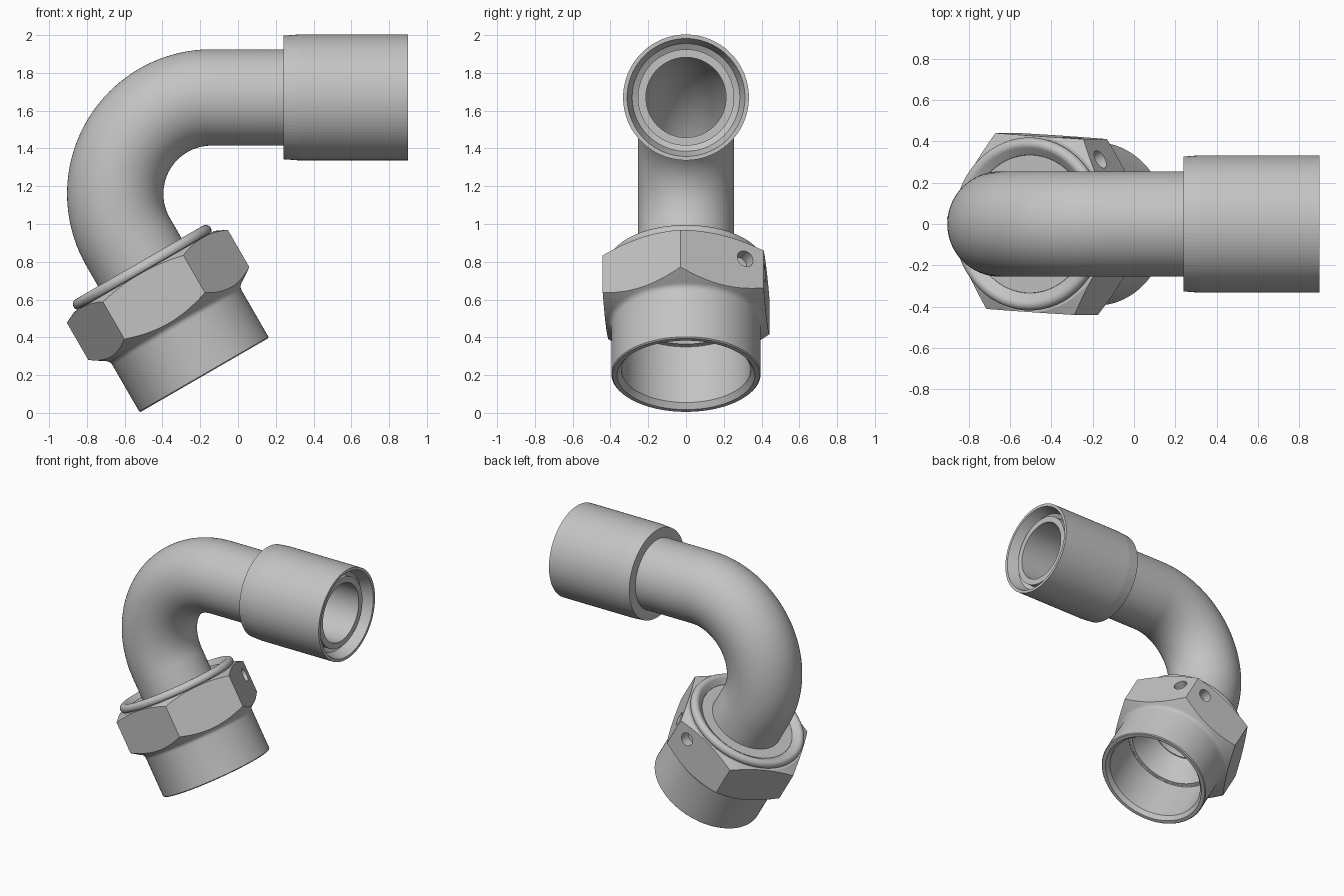
import bpy, bmesh, math
from mathutils import Matrix, Vector

if "Cube" in bpy.data.objects:
    bpy.data.objects.remove(bpy.data.objects["Cube"])

SEG = 96
metal = bpy.data.materials.new("grey metal")
metal.diffuse_color = (0.55, 0.55, 0.55, 1)
metal.use_nodes = True
metal.node_tree.nodes["Principled BSDF"].inputs["Base Color"].default_value = metal.diffuse_color


def make_object(name, bm):
    bmesh.ops.recalc_face_normals(bm, faces=bm.faces)
    mesh = bpy.data.meshes.new(name)
    bm.to_mesh(mesh)
    bm.free()
    mesh.materials.append(metal)
    ob = bpy.data.objects.new(name, mesh)
    bpy.context.collection.objects.link(ob)
    return ob


def select(ob):
    bpy.ops.object.select_all(action='DESELECT')
    ob.select_set(True)
    bpy.context.view_layer.objects.active = ob


def smooth(ob, angle=25):
    select(ob)
    bpy.ops.object.shade_smooth_by_angle(angle=math.radians(angle))


def bridge(bm, rings, closed=True):
    """Join rings of vertices into a tube, optionally back to the first ring."""
    n = len(rings)
    for i in range(n if closed else n - 1):
        a, b = rings[i], rings[(i + 1) % n]
        for j in range(SEG):
            k = (j + 1) % SEG
            bm.faces.new((a[j], a[k], b[k], b[j]))


def lathe(name, profile):
    """Spin a closed (radius, height) profile round local z."""
    bm = bmesh.new()
    rings = [[bm.verts.new((r * math.cos(2 * math.pi * j / SEG),
                            r * math.sin(2 * math.pi * j / SEG), h))
              for j in range(SEG)] for r, h in profile]
    bridge(bm, rings)
    return make_object(name, bm)


def arc(cx, cy, r, a0, a1, n):
    return [(cx + r * math.cos(math.radians(a0 + (a1 - a0) * i / n)),
             cy + r * math.sin(math.radians(a0 + (a1 - a0) * i / n)))
            for i in range(n + 1)]


def cylinder(name, sides, radius, depth, matrix):
    bm = bmesh.new()
    bmesh.ops.create_cone(bm, cap_ends=True, segments=sides, radius1=radius,
                          radius2=radius, depth=depth, matrix=matrix)
    return make_object(name, bm)


def boolean(ob, cutter, operation):
    mod = ob.modifiers.new("cut", 'BOOLEAN')
    mod.operation, mod.object, mod.solver = operation, cutter, 'EXACT'
    select(ob)
    bpy.ops.object.modifier_apply(modifier=mod.name)
    bpy.data.objects.remove(cutter)


# Bent tube: straight run, 120 degree bend, straight run into the nut
AXIS_Z, BEND_R = 1.67, 0.51
cx, cz = -0.14, AXIS_Z - BEND_R
stations = [(Vector((0.85, 0, AXIS_Z)), 90)]
for i in range(41):
    a = 90 + 3 * i
    d = Vector((math.cos(math.radians(a)), 0, math.sin(math.radians(a))))
    stations.append((Vector((cx, 0, cz)) + BEND_R * d, a))
down = Vector((0.5, 0, -math.sqrt(3) / 2))
stations.append((stations[-1][0] + down * 0.28, 210))

bm = bmesh.new()


def tube_ring(p, a, r):
    d = Vector((math.cos(math.radians(a)), 0, math.sin(math.radians(a))))
    y = Vector((0, 1, 0))
    return [bm.verts.new(p + r * (math.cos(t) * d + math.sin(t) * y))
            for t in (2 * math.pi * j / SEG for j in range(SEG))]


outer = [tube_ring(p, a, 0.255) for p, a in stations]
inner = [tube_ring(p, a, 0.212) for p, a in reversed(stations)]
bridge(bm, outer + inner)
smooth(make_object("bent_tube", bm))

# Sleeve on the horizontal end, with a coned mouth
sleeve = lathe("end_sleeve", [
    (0.25, 0.24), (0.327, 0.24), (0.333, 0.32), (0.333, 0.90),
    (0.312, 0.90), (0.285, 0.82), (0.25, 0.80)])
sleeve.matrix_world = Matrix.Translation((0, 0, AXIS_Z)) @ Matrix.Rotation(math.radians(90), 4, 'Y')
smooth(sleeve, 3)

# Hex nut: turned body with neck, chamfers and rolled collar
profile = [(0.365, 0), (0.389, 0), (0.395, 0.006), (0.395, 0.29)]
profile += arc(0.435, 0.29, 0.04, 180, 115, 6)[1:]
profile += [(0.52, 0.395), (0.52, 0.592), (0.427, 0.635), (0.395, 0.635)]
profile += arc(0.388, 0.658, 0.031, -40, 130, 12)
profile += [(0.335, 0.655), (0.335, 0.372), (0.342, 0.37), (0.342, 0.03)]
nut = lathe("hex_nut", profile)
TURN = -3.4
boolean(nut, cylinder("hex_cutter", 6, 0.493, 2,
                      Matrix.Rotation(math.radians(90 + TURN), 4, 'Z')), 'INTERSECT')

# Wire holes either side of one corner
APOTHEM = 0.493 * math.cos(math.radians(30))
for mid, side in ((TURN + 30, 1), (TURN + 90, -1)):
    m = (Matrix.Rotation(math.radians(mid), 4, 'Z')
         @ Matrix.Translation((APOTHEM, side * 0.137, 0.526))
         @ Matrix.Rotation(math.radians(90), 4, 'Y'))
    boolean(nut, cylinder("hole_cutter", 24, 0.047, 0.15, m), 'DIFFERENCE')

# Seat inside the nut: flat shoulder on top, flared cone below
seat = lathe("tube_seat", [
    (0.25, 0.655), (0.334, 0.655), (0.334, 0.372), (0.315, 0.372), (0.213, 0.54), (0.213, 0.6)])
place = Matrix.Translation((-0.178, 0, 0.20)) @ Matrix.Rotation(math.radians(-30), 4, 'Y')
for ob in (nut, seat):
    ob.matrix_world = place
    smooth(ob, 20)
